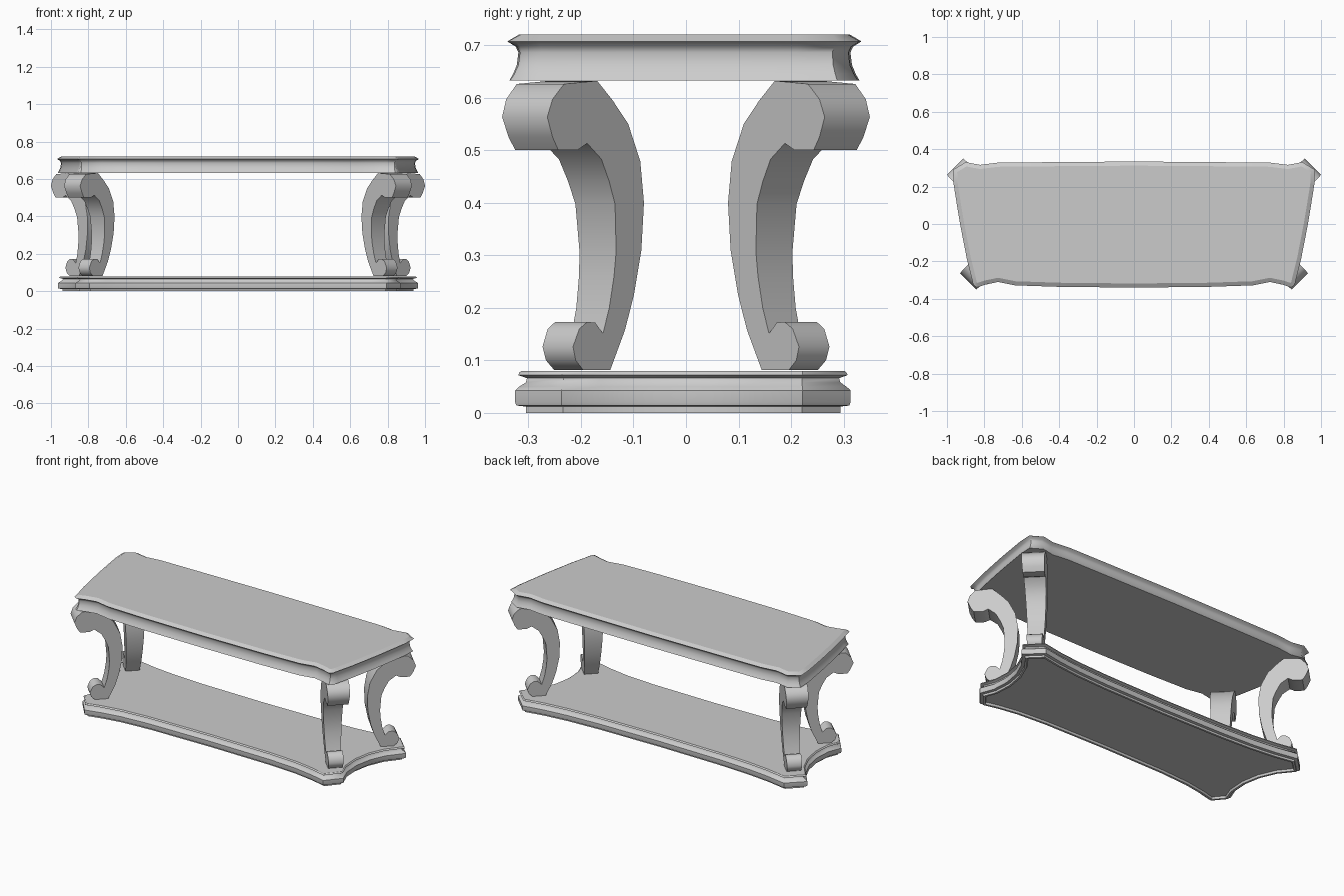
import bpy, bmesh, math
from mathutils import Vector

old = bpy.data.objects.get("Cube")
if old:
    bpy.data.objects.remove(old, do_unlink=True)

grey = bpy.data.materials.new("plain grey")
grey.use_nodes = True
grey.diffuse_color = (0.6, 0.6, 0.6, 1)
grey.node_tree.nodes["Principled BSDF"].inputs["Base Color"].default_value = (0.6, 0.6, 0.6, 1)


def finish(name, bm, angle):
    """Turn a bmesh into a smooth object with sharp edges kept."""
    bmesh.ops.recalc_face_normals(bm, faces=bm.faces)
    mesh = bpy.data.meshes.new(name)
    bm.to_mesh(mesh)
    bm.free()
    mesh.materials.append(grey)
    obj = bpy.data.objects.new(name, mesh)
    bpy.context.collection.objects.link(obj)
    bpy.ops.object.select_all(action='DESELECT')
    obj.select_set(True)
    bpy.context.view_layer.objects.active = obj
    bpy.ops.object.shade_smooth_by_angle(angle=math.radians(angle), keep_sharp_edges=True)


def bridge(bm, a, b):
    for i in range(len(a)):
        j = (i + 1) % len(a)
        bm.faces.new((a[i], a[j], b[j], b[i]))


def cap(bm, ring):
    """Close a ring with a flat face and a crisp rim."""
    for edge in bm.faces.new(ring).edges:
        edge.smooth = False


def inset(points, d):
    """Move a counter-clockwise outline inwards by d, with mitred corners."""
    out = []
    for i, p in enumerate(points):
        e1 = (p - points[i - 1]).normalized()
        e2 = (points[(i + 1) % len(points)] - p).normalized()
        n1, n2 = Vector((-e1.y, e1.x)), Vector((-e2.y, e2.x))
        out.append(p + (n1 + n2) * d / (1 + n1.dot(n2)))
    return out


def moulded_slab(name, half, profile):
    """Sweep an (inset, height) edge profile round a mirrored outline."""
    right = [Vector(p) for p in half]
    left = [Vector((-p.x, p.y)) for p in reversed(right) if p.x > 0]
    outline = right + left
    bm = bmesh.new()
    rings = [[bm.verts.new((p.x, p.y, z)) for p in inset(outline, d)] for d, z in profile]
    for a, b in zip(rings, rings[1:]):
        bridge(bm, a, b)
    cap(bm, rings[0])
    cap(bm, rings[-1])
    finish(name, bm, 42)


# Table top: wavy edge with a scooped moulding
moulded_slab(
    "table_top",
    [(0, -.34), (.4, -.336), (.636, -.328), (.727, -.31), (.79, -.323), (.84, -.339),
     (.86, -.325), (.87, -.28), (.893, -.19), (.93, 0), (.948, .11), (.964, .21),
     (.968, .29), (.9, .331), (.823, .316), (.727, .328), (.4, .331), (0, .334)],
    [(.004, .633), (.011, .645), (.018, .662), (.021, .686), (.016, .697),
     (0, .707), (.022, .72)])

# Base shelf: bowed-in sides, cut corners, stepped moulding, hollow underside
moulded_slab(
    "base_shelf",
    [(0, -.265), (.4, -.27), (.58, -.282), (.7, -.302), (.795, -.325), (.868, -.237),
     (.838, -.16), (.832, -.06), (.85, .04), (.89, .13), (.963, .222), (.87, .313),
     (.74, .29), (.6, .275), (.4, .265), (0, .26)],
    [(.034, .012), (.03, 0), (.018, 0), (.018, .012), (.002, .014), (0, .02), (0, .043),
     (.007, .05), (.018, .058), (.02, .066), (.005, .072), (.007, .077), (.011, .08)])

# Scroll leg side outline: distance outwards, height
scroll = [(.169, .632), (.139, .594), (.11, .55), (.087, .479), (.08, .4), (.085, .309),
          (.099, .225), (.116, .158), (.144, .082), (.196, .082), (.21, .1), (.215, .126),
          (.203, .16), (.188, .173), (.173, .172), (.158, .151), (.146, .2), (.137, .26),
          (.133, .307), (.135, .397), (.146, .44), (.161, .483), (.188, .513), (.207, .5),
          (.243, .5), (.254, .525), (.264, .563), (.254, .597), (.232, .626)]


def scroll_leg(name, side, end, offset):
    """Diagonal leg, tapering towards the foot."""
    bm = bmesh.new()
    rings = []
    for s in (-1, 1):
        ring = []
        for d, z in scroll:
            h = .025 + .032 * z
            u = d + h
            ring.append(bm.verts.new((side * (offset + u + s * h), end * (u - s * h), z)))
        rings.append(ring)
        cap(bm, ring)
    bridge(bm, *rings)
    finish(name, bm, 50)


for side, side_name in ((1, "left"), (-1, "right")):
    scroll_leg("front_" + side_name + "_leg", side, -1, .58)
    scroll_leg("back_" + side_name + "_leg", side, 1, .65)
